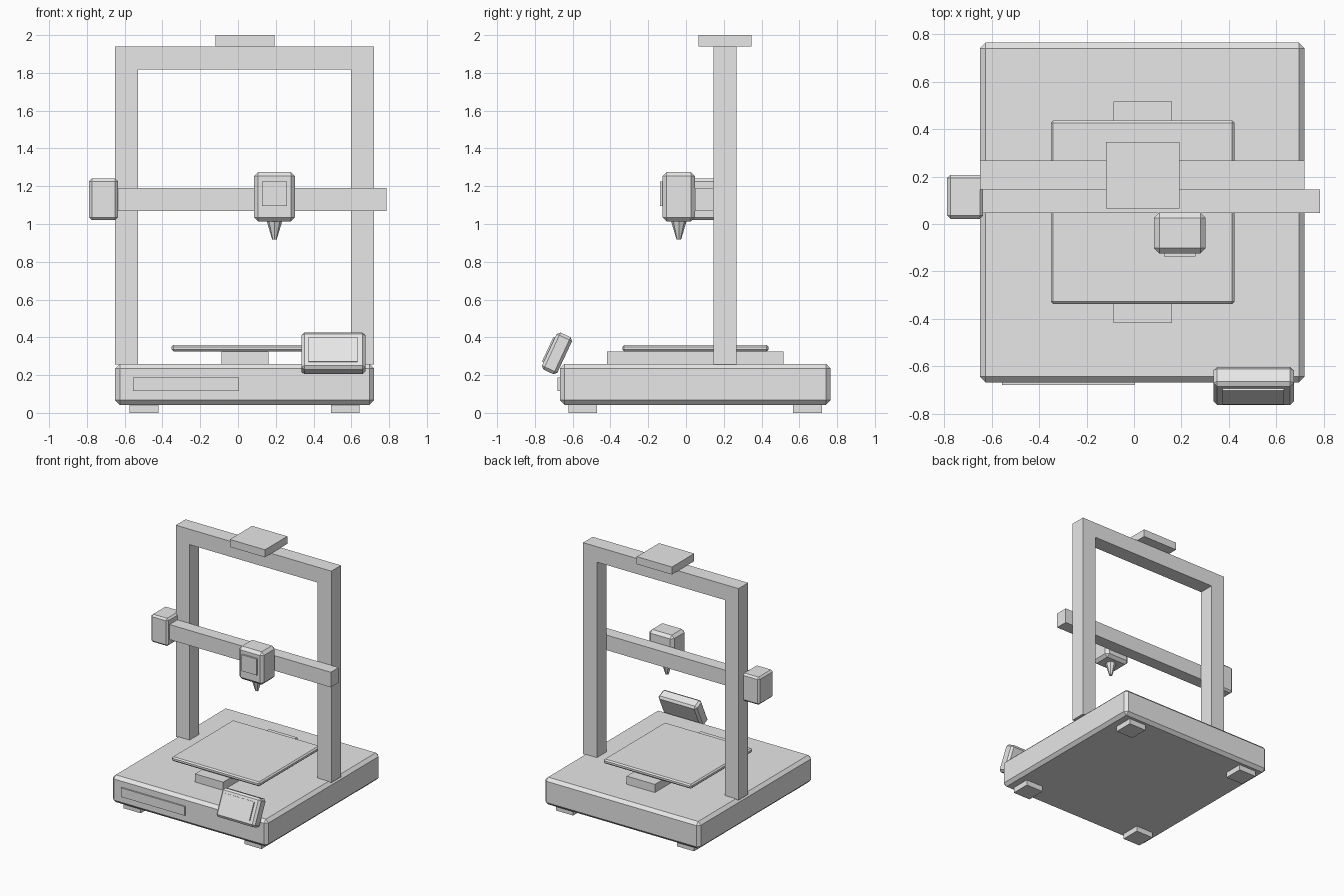
import bpy
from math import radians
from mathutils import Matrix, Vector

cube = bpy.data.objects.get("Cube")
if cube:
    bpy.data.objects.remove(cube, do_unlink=True)

grey = bpy.data.materials.new("light_grey")
grey.use_nodes = True
GREY = (0.8, 0.8, 0.8, 1)
grey.diffuse_color = GREY
grey.node_tree.nodes["Principled BSDF"].inputs["Base Color"].default_value = GREY


def box(name, x, y, z, chamfer=0.0):
    """Box from (min, max) ranges, with optional chamfered edges."""
    bpy.ops.mesh.primitive_cube_add(size=1, location=[sum(r) / 2 for r in (x, y, z)])
    ob = bpy.context.object
    ob.name = name
    ob.data.transform(Matrix.Diagonal([r[1] - r[0] for r in (x, y, z)] + [1]))
    ob.data.materials.append(grey)
    if chamfer:
        mod = ob.modifiers.new("chamfer", 'BEVEL')
        mod.width = chamfer
        mod.segments = 1
    return ob


# Base with control strip and four feet
box("base", (-0.65, 0.72), (-0.668, 0.765), (0.043, 0.26), 0.024)
box("front_strip", (-0.557, 0.005), (-0.679, -0.65), (0.116, 0.188))
for side, cx in (("right", -0.498), ("left", 0.568)):
    for end, cy in (("front", -0.547), ("back", 0.643)):
        box(f"foot_{end}_{side}", (cx - 0.076, cx + 0.076),
            (cy - 0.076, cy + 0.076), (0, 0.05))

# Bed on its carriage
box("bed_carriage", (-0.087, 0.161), (-0.417, 0.516), (0.25, 0.325))
box("bed_plate", (-0.351, 0.424), (-0.337, 0.437), (0.325, 0.36), 0.01)

# Upright frame
DEPTH = (0.146, 0.267)
box("right_post", (-0.65, -0.529), DEPTH, (0.255, 1.94))
box("left_post", (0.598, 0.72), DEPTH, (0.255, 1.94))
box("top_beam", (-0.529, 0.598), DEPTH, (1.817, 1.94))
box("spool_mount", (-0.118, 0.192), (0.065, 0.346), (1.94, 2.0))

# Cross rail, motor and print head
box("cross_rail", (-0.645, 0.785), (0.047, 0.146), (1.07, 1.19))
box("rail_motor", (-0.788, -0.636), (0.022, 0.207), (1.02, 1.24), 0.014)
box("print_head", (0.085, 0.302), (-0.124, 0.048), (1.013, 1.275), 0.022)
box("head_cover", (0.127, 0.26), (-0.137, -0.11), (1.095, 1.225))
bpy.ops.mesh.primitive_cone_add(vertices=8, radius1=0.012, radius2=0.041,
                                depth=0.097, location=(0.193, -0.038, 0.9665))
nozzle = bpy.context.object
nozzle.name = "nozzle"
nozzle.data.materials.append(grey)

# Display leaning back on the front left corner
tilt = Matrix.Rotation(radians(-25), 4, 'X')
pivot = Vector((0.505, -0.683, 0.315))
for part in (box("display_case", (-0.17, 0.17), (-0.045, 0.045), (-0.108, 0.108), 0.016),
             box("display_screen", (-0.132, 0.128), (-0.054, -0.04), (-0.072, 0.072))):
    part.matrix_world = Matrix.Translation(pivot) @ tilt @ Matrix.Translation(part.location)
